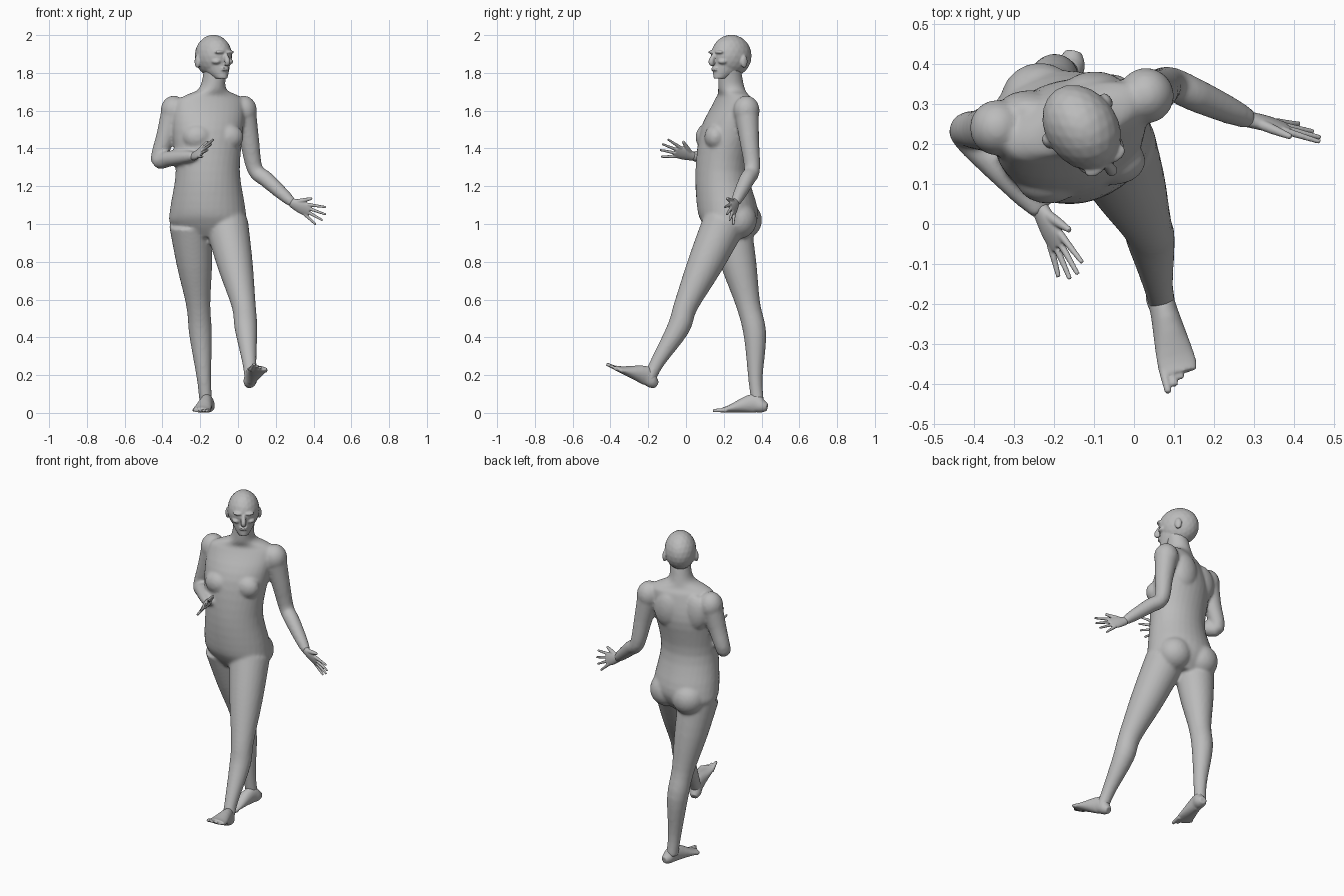
import bpy, bmesh, math
from mathutils import Vector, Matrix

cube = bpy.data.objects.get("Cube")
if cube:
    bpy.data.objects.remove(cube)

skin = bpy.data.materials.new("plain_grey")
skin.use_nodes = True
grey = (0.5, 0.5, 0.5, 1)
skin.diffuse_color = grey
for node in skin.node_tree.nodes:
    if node.type == 'BSDF_PRINCIPLED':
        node.inputs["Base Color"].default_value = grey

UP = Vector((0, 0, 1))
LEFT = Vector((1, 0, 0))


def resample(rows, steps=4):
    """Catmull-Rom curve through stations of any width."""
    smooth = []
    last = len(rows) - 1
    for i in range(last):
        near = [rows[max(0, min(last, k))] for k in range(i - 1, i + 3)]
        for step in range(steps):
            t = step / steps
            smooth.append([b + t / 2 * (c - a + t * (2 * a - 5 * b + 4 * c - d + t * (3 * b - a - 3 * c + d)))
                           for a, b, c, d in zip(*near)])
    return smooth + [list(rows[last])]


def tube(bm, rows, axis=None, turn=None, sides=24):
    """Loft ellipses; each row is x, y, z, half width, half depth. turn gives a yaw for a height."""
    rows = resample(rows)
    rings = []
    for i, row in enumerate(rows):
        centre = Vector(row[:3])
        before, after = rows[max(i - 1, 0)], rows[min(i + 1, len(rows) - 1)]
        tangent = axis or (Vector(after[:3]) - Vector(before[:3])).normalized()
        side = Matrix.Rotation(turn(centre.z), 3, 'Z') @ LEFT if turn else LEFT
        side = (side - tangent * side.dot(tangent)).normalized()
        other = tangent.cross(side)
        width, depth = row[3:]
        angles = [math.tau * k / sides for k in range(sides)]
        rings.append([bm.verts.new(centre + side * width * math.cos(angle) + other * depth * math.sin(angle))
                      for angle in angles])
    for lower, upper in zip(rings, rings[1:]):
        for k in range(sides):
            bm.faces.new((lower[k - 1], lower[k], upper[k], upper[k - 1]))
    bm.faces.new(reversed(rings[0]))
    bm.faces.new(rings[-1])


def blob(bm, centre, size):
    matrix = Matrix.Translation(centre) @ Matrix.Diagonal(size).to_4x4()
    bmesh.ops.create_icosphere(bm, subdivisions=3, radius=1, matrix=matrix)


def blob_pair(bm, centre, yaw, apart, forward, size):
    """Mirrored ellipsoids either side of a turned centre line."""
    spin = Matrix.Rotation(yaw, 3, 'Z')
    for side in (-apart, apart):
        blob(bm, Vector(centre) + spin @ Vector((side, -forward, 0)), size)


def limb(bm, root, joint, tip, radii, bulge=0):
    """Two tapered segments, with the muscle of the lower one pushed backward."""
    root, joint, tip = Vector(root), Vector(joint), Vector(tip)
    muscle = joint.lerp(tip, 0.3) + Vector((0, bulge, 0))
    points = (root, root.lerp(joint, 0.5), joint, muscle, joint.lerp(tip, 0.75), tip)
    tube(bm, [(*point, radius, radius) for point, radius in zip(points, radii)])


def frame(origin, along, across):
    """Matrix with local Y along one direction, X near another and Z upward."""
    along = Vector(along).normalized()
    across = Vector(across)
    across = (across - along * across.dot(along)).normalized()
    normal = across.cross(along)
    if normal.z < 0:
        normal.negate()
    matrix = Matrix((across, along, normal)).transposed().to_4x4()
    matrix.translation = origin
    return matrix


def finish(bm, name, voxel, softness, matrix=Matrix()):
    """Fuse the overlapping volumes into one skin and soften it."""
    bm.transform(matrix)
    bmesh.ops.recalc_face_normals(bm, faces=bm.faces)
    mesh = bpy.data.meshes.new(name)
    bm.to_mesh(mesh)
    bm.free()
    part = bpy.data.objects.new(name, mesh)
    bpy.context.scene.collection.objects.link(part)
    remesh = part.modifiers.new("fuse", 'REMESH')
    remesh.mode = 'VOXEL'
    remesh.voxel_size = voxel
    soften = part.modifiers.new("soften", 'SMOOTH')
    soften.iterations = softness
    graph = bpy.context.evaluated_depsgraph_get()
    fused = bpy.data.meshes.new_from_object(part.evaluated_get(graph))
    part.modifiers.clear()
    part.data = fused
    fused.materials.clear()
    fused.materials.append(skin)
    for face in fused.polygons:
        face.use_smooth = True
        face.material_index = 0


def twist(height):
    """Hips and shoulders turn opposite ways."""
    return 0.8 * (height - 1.2)


def lean(height):
    """The spine drifts sideways above the chest."""
    return 0.15 * max(0, height - 1.55) - 0.16


# Torso and neck: height, distance back, half width, half depth
torso = [(0.93, 0.23, 0.12, 0.09), (1, 0.23, 0.2, 0.14), (1.08, 0.22, 0.2, 0.16), (1.28, 0.19, 0.17, 0.14),
         (1.5, 0.22, 0.19, 0.14), (1.64, 0.25, 0.19, 0.09), (1.68, 0.25, 0.15, 0.07),
         (1.72, 0.24, 0.07, 0.07), (1.83, 0.23, 0.06, 0.06)]
body = bmesh.new()
tube(body, [(lean(z), y, z, width, depth) for z, y, width, depth in torso], UP, twist, sides=32)

# Breasts, shoulder blades and buttocks
chest = twist(1.55)
blob_pair(body, (-0.16, 0.23, 1.46), chest, 0.085, 0.1, (0.08, 0.06, 0.07))
blob_pair(body, (-0.16, 0.24, 1.55), chest, 0.085, -0.07, (0.08, 0.05, 0.11))
blob_pair(body, (-0.16, 0.23, 1.02), twist(1), 0.085, -0.06, (0.1, 0.1, 0.1))

# Standing right leg and striding left leg
leg_radii = (0.115, 0.094, 0.064, 0.06, 0.038, 0.034)
limb(body, (-0.25, 0.23, 1), (-0.21, 0.33, 0.57), (-0.17, 0.38, 0.05), leg_radii, bulge=0.02)
limb(body, (-0.06, 0.2, 1), (0.03, 0, 0.57), (0.07, -0.2, 0.17), leg_radii, bulge=0.02)

# Bent right arm and outstretched left arm
shoulders = {"right": (-0.34, 0.24, 1.6), "left": (0.03, 0.32, 1.6)}
elbows = {"right": (-0.42, 0.23, 1.34), "left": (0.09, 0.35, 1.29)}
wrists = {"right": (-0.23, 0.03, 1.36), "left": (0.29, 0.26, 1.11)}
arm_radii = (0.066, 0.052, 0.042, 0.042, 0.034, 0.024)
for side, shoulder in shoulders.items():
    blob(body, shoulder, (0.07, 0.07, 0.08))
    limb(body, shoulder, elbows[side], wrists[side], arm_radii)
finish(body, "body", voxel=0.009, softness=6)

# Head, with its face toward local Y
head = bmesh.new()
blob(head, (0, 0, 1.89), (0.09, 0.115, 0.112))
tube(head, [(0, 0.07, 1.77, 0.03, 0.04), (0, 0.02, 1.81, 0.06, 0.09), (0, 0, 1.87, 0.08, 0.11)], UP)
tube(head, [(0, 0.11, 1.9, 0.01, 0.01), (0, 0.13, 1.86, 0.015, 0.015), (0, 0.12, 1.84, 0.01, 0.01)])
for lip in (1.815, 1.825):
    blob(head, (0, 0.11, lip), (0.024, 0.013, 0.005))
features = {"brow": (1.91, 0.03, 0.1, (0.03, 0.02, 0.01)), "eye": (1.89, 0.034, 0.09, (0.014, 0.014, 0.008)),
            "cheek": (1.86, 0.04, 0.08, (0.025, 0.03, 0.016)), "ear": (1.86, 0.09, -0.02, (0.012, 0.02, 0.034))}
for height, apart, forward, size in features.values():
    blob_pair(head, (0, 0, height), 0, apart, -forward, size)
face_angle = math.radians(35)
face = Vector((math.sin(face_angle), -math.cos(face_angle), 0))
finish(head, "head", 0.005, 3, frame((-0.13, 0.24, 0), face, UP.cross(face)))


def make_hand(side, along, thumb_side):
    hand = bmesh.new()
    tube(hand, [(0, -0.01, 0, 0.024, 0.02), (0, 0.05, 0, 0.037, 0.017), (0, 0.1, 0, 0.036, 0.01)])
    for finger in range(4):
        x = 0.028 - finger * 0.019
        reach = 0.19 - 0.01 * (finger - 1.2) ** 2
        tube(hand, [(x, 0.08, 0, 0.01, 0.01), (2 * x, reach, 0, 0.006, 0.006)], sides=10)
    tube(hand, [(0.01, 0.01, 0, 0.014, 0.014), (0.04, 0.05, 0, 0.012, 0.012), (0.07, 0.09, 0, 0.007, 0.007)])
    finish(hand, side + "_hand", 0.0035, 3, frame(wrists[side], along, thumb_side))


make_hand("right", (0.5, -1, 0.3), (0.5, 0.35, 0.8))
make_hand("left", (0.9, -0.2, -0.4), (0.2, -0.3, 0.8))


def make_foot(name, heel, along, inner):
    foot = bmesh.new()
    tube(foot, [(0, 0, 0.03, 0.02, 0.02), (0, 0.03, 0.036, 0.034, 0.036), (0, 0.08, 0.05, 0.034, 0.05),
                (0, 0.2, 0.022, 0.048, 0.02), (0, 0.24, 0.015, 0.045, 0.013)])
    for toe in range(5):
        x = 0.036 - toe * 0.019
        radius = 0.013 - toe * 0.001
        tube(foot, [(x, 0.21, 0.015, radius, radius),
                    (x * 1.1, 0.285 - toe * 0.015, 0.012, radius * 0.7, radius * 0.7)], sides=10)
    finish(foot, name, 0.0045, 3, frame(heel, along, inner))


make_foot("right_foot", (-0.15, 0.43, 0), (-0.2, -1, 0), LEFT)
make_foot("left_foot", (0.055, -0.17, 0.12), (0.28, -1, 0.5), -LEFT)
